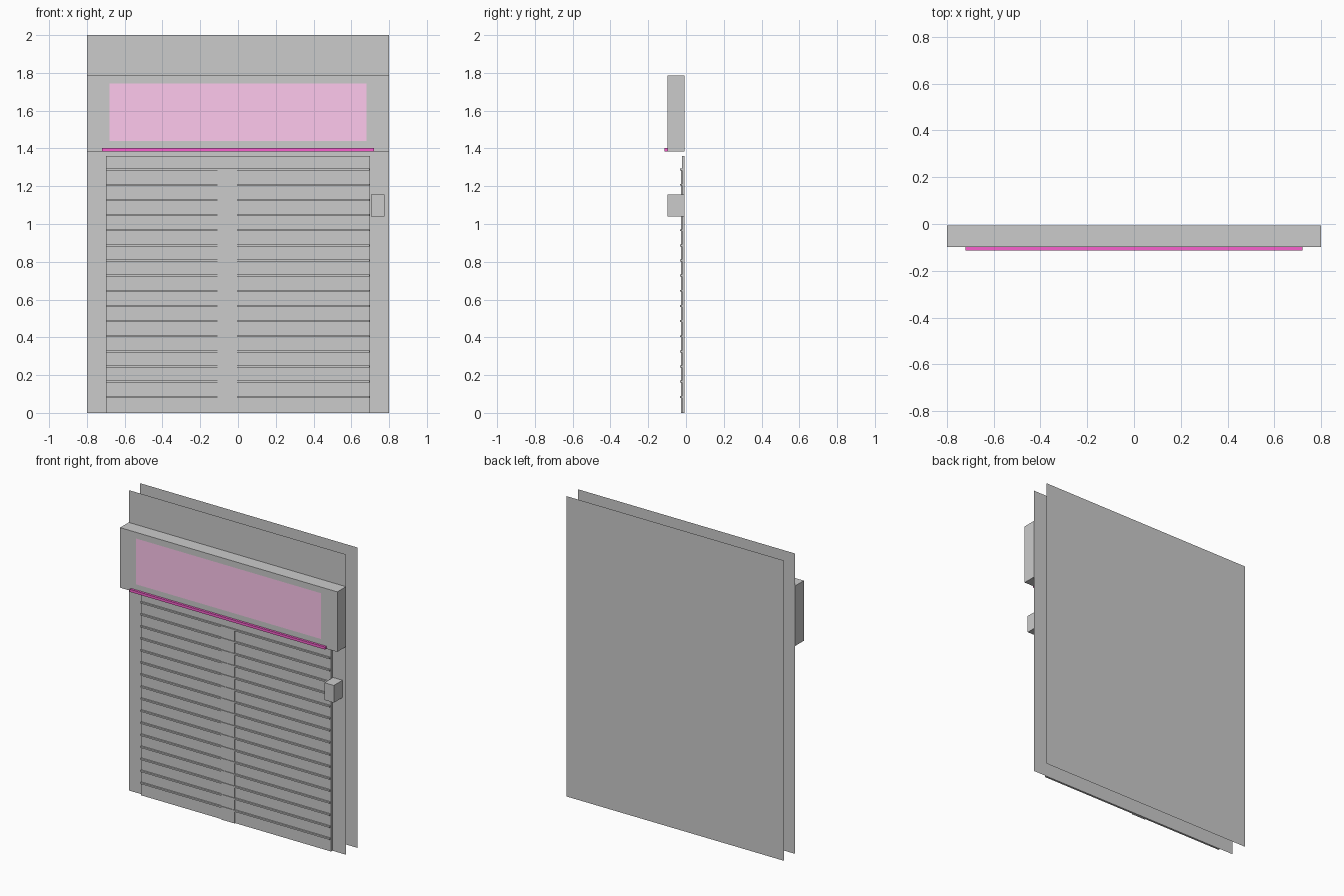
import bpy

if "Cube" in bpy.data.objects:
    bpy.data.objects.remove(bpy.data.objects["Cube"])


def material(name, color):
    m = bpy.data.materials.new(name)
    m.diffuse_color = color
    m.use_nodes = True
    m.node_tree.nodes["Principled BSDF"].inputs["Base Color"].default_value = m.diffuse_color
    return m


def mesh_object(name, verts, faces, mat=None):
    me = bpy.data.meshes.new(name)
    me.from_pydata(verts, [], faces)
    if mat:
        me.materials.append(mat)
    ob = bpy.data.objects.new(name, me)
    bpy.context.collection.objects.link(ob)
    return ob


def box(name, x, y, z, mat=None):
    verts = [(a, b, c) for a in x for b in y for c in z]
    faces = [(0, 1, 3, 2), (4, 6, 7, 5), (0, 4, 5, 1),
             (2, 3, 7, 6), (0, 2, 6, 4), (1, 5, 7, 3)]
    return mesh_object(name, verts, faces, mat)


def sheet(name, x, y, z, mat=None):
    verts = [(x[0], y, z[0]), (x[1], y, z[0]), (x[1], y, z[1]), (x[0], y, z[1])]
    return mesh_object(name, verts, [(0, 1, 2, 3)], mat)


pink = material("sign_pink", (1.0, 0.58, 0.85, 1))
magenta = material("tube_magenta", (0.95, 0.12, 0.62, 1))
WALL = -0.007

# front and back wall sheets
sheet("front_wall", (-0.8, 0.8), WALL, (0, 2))
sheet("back_wall", (0.8, -0.8), 0.113, (0, 2))

# sign box with coloured face and light tube below
box("sign_box", (-0.8, 0.8), (-0.098, WALL), (1.385, 1.785))
sheet("sign_face", (-0.68, 0.68), -0.1, (1.44, 1.745), pink)
box("light_tube", (-0.72, 0.72), (-0.113, -0.098), (1.385, 1.402), magenta)

# roller shutter: panel, horizontal ribs and centre bar
box("shutter_panel", (-0.7, 0.7), (-0.021, WALL), (0, 1.36))
for i in range(16):
    z = 0.085 + i * 0.0802
    box(f"shutter_rib_{i + 1}", (-0.698, 0.697), (-0.031, -0.02), (z - 0.005, z + 0.005))
box("centre_bar", (-0.108, -0.006), (-0.027, -0.02), (0, 1.287))

# control box beside the shutter
box("control_box", (0.705, 0.775), (-0.098, WALL), (1.04, 1.155))
